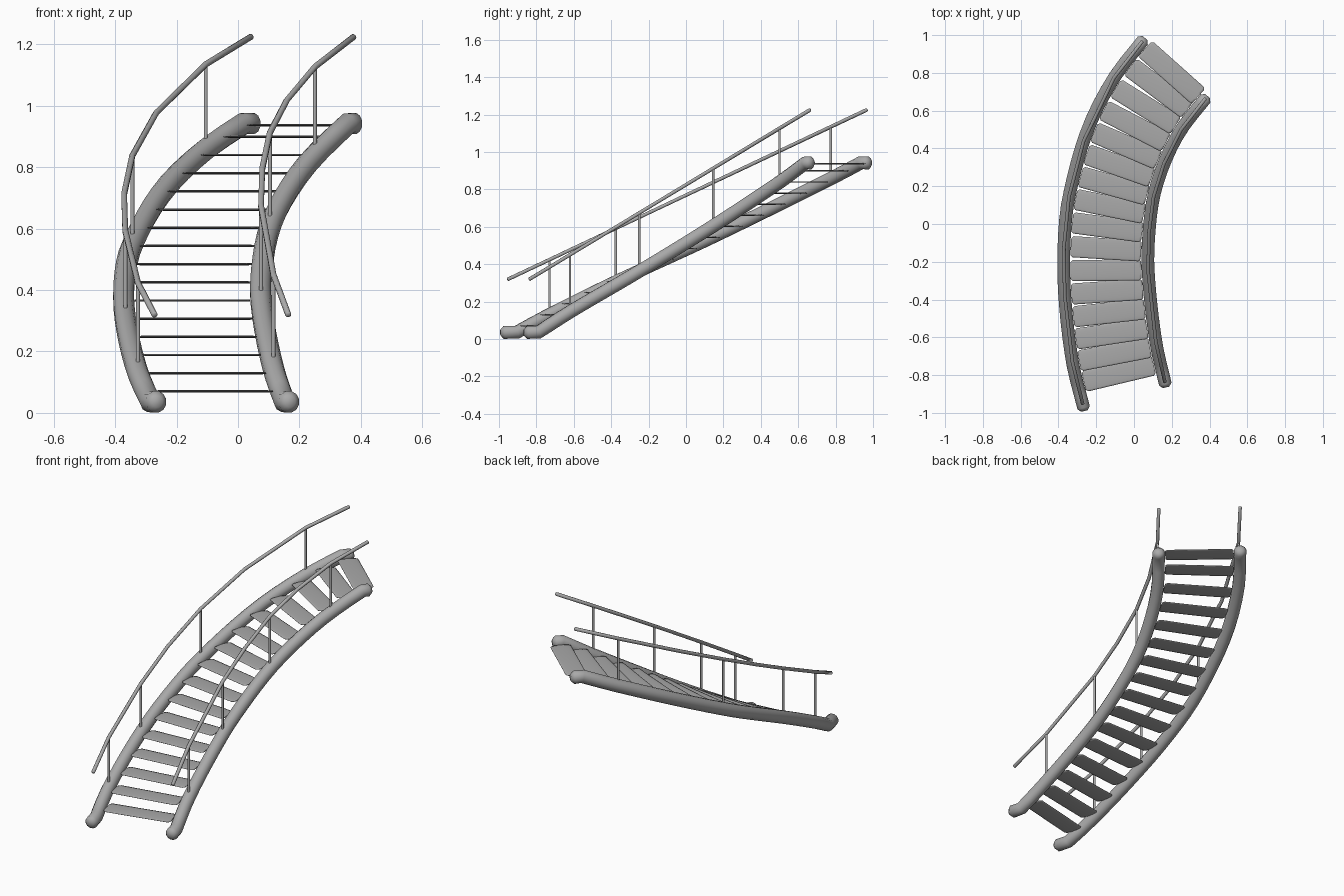
import bpy, bmesh, math
from mathutils import Vector

cube = bpy.data.objects.get("Cube")
if cube:
    bpy.data.objects.remove(cube, do_unlink=True)

grey = bpy.data.materials.new("plain grey")
grey.use_nodes = True
grey.diffuse_color = (0.4, 0.4, 0.4, 1)
grey.node_tree.nodes["Principled BSDF"].inputs["Base Color"].default_value = (0.4, 0.4, 0.4, 1)


def loft(name, points, wide, tall, sides, chamfer=0.0, tip=0.6):
    """Sweep an elliptic section along points, with optional chamfered ends."""
    pts = [Vector(p) for p in points]
    scale = [1.0] * len(pts)
    if chamfer:
        a = (pts[1] - pts[0]).normalized()
        b = (pts[-2] - pts[-1]).normalized()
        pts = [pts[0], pts[0] + a * chamfer] + pts[1:-1] + [pts[-1] + b * chamfer, pts[-1]]
        scale = [tip] + [1.0] * (len(pts) - 2) + [tip]
    bm = bmesh.new()
    rings = []
    for i, p in enumerate(pts):
        t = (pts[min(i + 1, len(pts) - 1)] - pts[max(i - 1, 0)]).normalized()
        side = t.cross(Vector((0, 0, 1)))
        side = side.normalized() if side.length > 0.01 else Vector((1, 0, 0))
        up = side.cross(t)
        ring = []
        for k in range(sides):
            ang = math.tau * (k + 0.5) / sides
            offset = side * math.cos(ang) * wide + up * math.sin(ang) * tall
            ring.append(bm.verts.new(p + offset * scale[i]))
        rings.append(ring)
    for r, s in zip(rings, rings[1:]):
        for k in range(sides):
            n = (k + 1) % sides
            bm.faces.new((r[k], r[n], s[n], s[k]))
    bm.faces.new(rings[0])
    bm.faces.new(rings[-1])
    bmesh.ops.recalc_face_normals(bm, faces=bm.faces)
    mesh = bpy.data.meshes.new(name)
    bm.to_mesh(mesh)
    bm.free()
    mesh.materials.append(grey)
    obj = bpy.data.objects.new(name, mesh)
    bpy.context.collection.objects.link(obj)
    bpy.ops.object.select_all(action='DESELECT')
    obj.select_set(True)
    bpy.context.view_layer.objects.active = obj
    bpy.ops.object.shade_smooth_by_angle(angle=math.radians(85))
    return obj


def curve(keys, u):
    """Smooth curve value at u through (value, u) keys."""
    def slope(i):
        a, b = keys[max(i - 1, 0)], keys[min(i + 1, len(keys) - 1)]
        return (b[0] - a[0]) / (b[1] - a[1])
    i = 0
    while i < len(keys) - 2 and u > keys[i + 1][1]:
        i += 1
    (v0, u0), (v1, u1) = keys[i], keys[i + 1]
    h = u1 - u0
    t = (u - u0) / h
    return ((2 * t**3 - 3 * t**2 + 1) * v0 + (t**3 - 2 * t**2 + t) * h * slope(i)
            + (3 * t**2 - 2 * t**3) * v1 + (t**3 - t**2) * h * slope(i + 1))


# Per side: plan (x, y), rise (z, y) between the level ends, posts, handrail corners
SIDES = {
    "right": dict(
        plan=[(-0.262, -0.99), (-0.326, -0.73), (-0.367, -0.375), (-0.37, -0.1),
              (-0.345, 0.14), (-0.245, 0.5), (-0.105, 0.775), (0.058, 0.985)],
        rise=[(0.036, -0.905), (0.13, -0.73), (0.306, -0.375),
              (0.547, 0.145), (0.858, 0.775), (0.942, 0.935)],
        posts=(-0.73, -0.375, 0.145, 0.775),
        corners=(-0.955, -0.73, -0.375, -0.12, 0.145, 0.44, 0.775, 0.968)),
    "left": dict(
        plan=[(0.17, -0.865), (0.115, -0.62), (0.075, -0.25), (0.079, -0.05),
              (0.105, 0.15), (0.163, 0.33), (0.25, 0.5), (0.389, 0.678)],
        rise=[(0.036, -0.79), (0.145, -0.62), (0.362, -0.25),
              (0.604, 0.145), (0.838, 0.5), (0.942, 0.64)],
        posts=(-0.62, -0.25, 0.145, 0.5),
        corners=(-0.84, -0.62, -0.25, -0.05, 0.145, 0.32, 0.5, 0.665)),
}


def rail_point(side, y):
    low, high = side["rise"][0][1], side["rise"][-1][1]
    return Vector((curve(side["plan"], y), y, curve(side["rise"], min(max(y, low), high))))


def hand_point(side, y):
    first, last = side["corners"][0], side["corners"][-1]
    z = 0.318 + 0.908 * (y - first) / (last - first)
    return Vector((curve(side["plan"], y), y, z))


for label, side in SIDES.items():
    # Round stringer with level, rounded ends
    start, end = side["plan"][0][1], side["plan"][-1][1]
    low, high = side["rise"][0][1], side["rise"][-1][1]
    ys = [start] + [low + (high - low) * i / 24 for i in range(25)] + [end]
    loft(label + "_stringer", [rail_point(side, y) for y in ys], 0.035, 0.036, 12, 0.018, 0.5)
    # Handrail of straight segments
    loft(label + "_handrail", [hand_point(side, y) for y in side["corners"]], 0.01, 0.01, 8, 0.003)
    # Upright posts
    for n, y in enumerate(side["posts"]):
        loft(f"{label}_post_{n + 1}", [rail_point(side, y), hand_point(side, y)], 0.007, 0.007, 8)

# Thin lens-shaped treads, each level between the stringers; the top one sits flush
stations = [0.07 + 0.0592 * n for n in range(15)] + [0.951]
for n, station in enumerate(stations):
    ends = []
    for label in ("right", "left"):
        side = SIDES[label]
        y = curve([(y, z) for z, y in side["rise"]], station)
        ends.append(Vector((curve(side["plan"], y), y, min(station, 0.937))))
    inset = (ends[1] - ends[0]).normalized() * 0.036
    loft(f"tread_{n + 1}", [ends[0] + inset, ends[1] - inset], 0.057, 0.004, 16, 0.012, 0.8)
